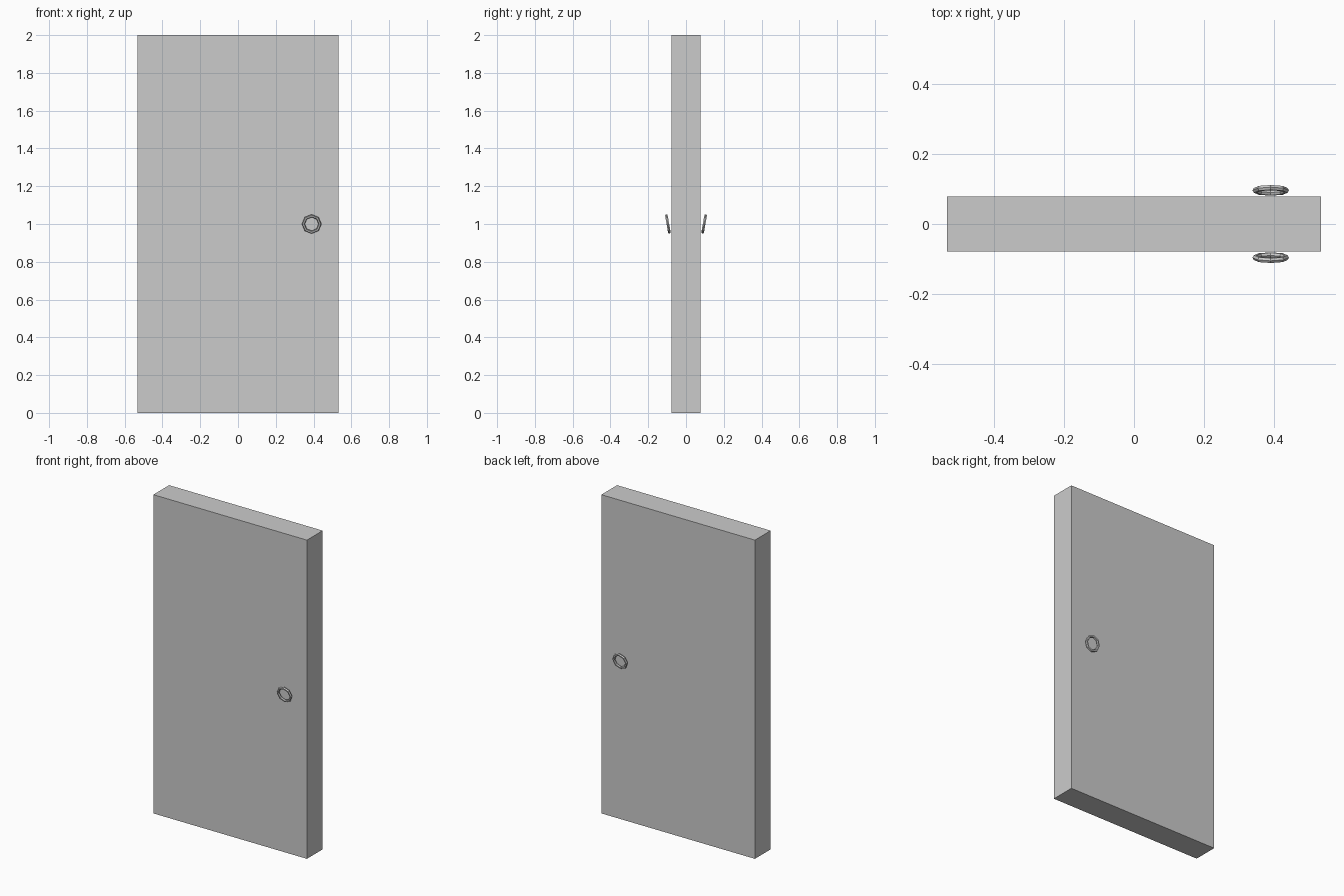
import bpy
import bmesh
from math import cos, sin, pi, radians
from mathutils import Matrix

if "Cube" in bpy.data.objects:
    bpy.data.objects.remove(bpy.data.objects["Cube"])


def finish(bm, name):
    bmesh.ops.recalc_face_normals(bm, faces=bm.faces)
    mesh = bpy.data.meshes.new(name)
    bm.to_mesh(mesh)
    bm.free()
    obj = bpy.data.objects.new(name, mesh)
    bpy.context.collection.objects.link(obj)
    return obj


# door slab
bm = bmesh.new()
bmesh.ops.create_cube(bm, size=1, matrix=Matrix.Translation((0, 0, 1)) @ Matrix.Diagonal((1.066, 0.156, 2, 1)))
finish(bm, "door_panel")


# octagonal ring handle, leaning out at the bottom
def ring_handle(name, side, major=0.044, minor=0.008, segs=8, sides=6):
    bm = bmesh.new()
    rings = []
    for i in range(segs):
        a = 2 * pi * i / segs
        ring = []
        for j in range(sides):
            b = 2 * pi * j / sides
            r = major + minor * cos(b)
            ring.append(bm.verts.new((r * cos(a), minor * sin(b), r * sin(a))))
        rings.append(ring)
    for i in range(segs):
        p, q = rings[i], rings[(i + 1) % segs]
        for j in range(sides):
            k = (j + 1) % sides
            bm.faces.new((p[j], p[k], q[k], q[j]))
    tilt = Matrix.Rotation(radians(-10 * side), 4, 'X')
    bm.transform(Matrix.Translation((0.39, 0.096 * side, 1.0)) @ tilt)
    return finish(bm, name)


ring_handle("front_ring_handle", -1)
ring_handle("back_ring_handle", 1)
